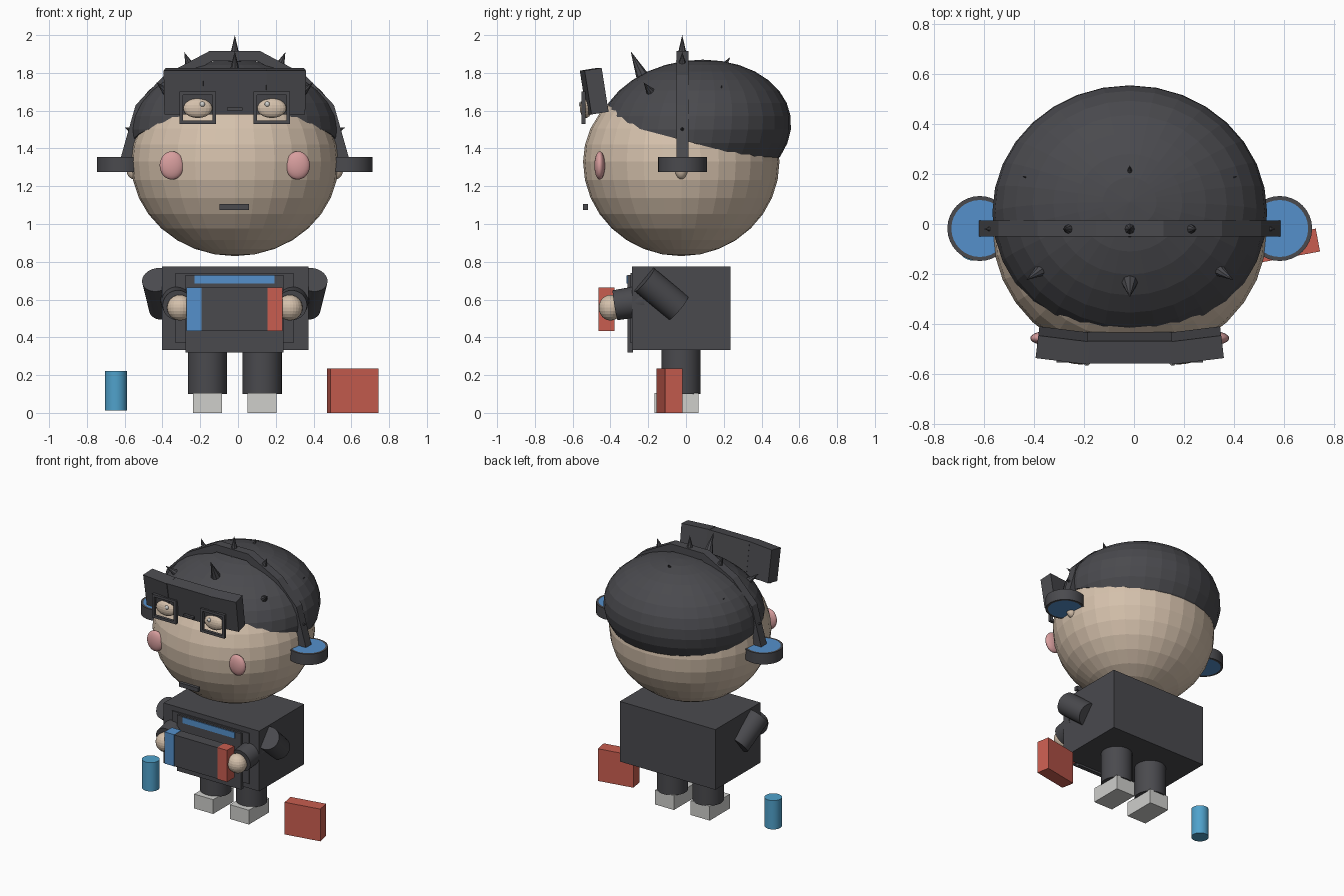
import bpy, bmesh, math
from mathutils import Vector, Matrix, Euler

if "Cube" in bpy.data.objects:
    bpy.data.objects.remove(bpy.data.objects["Cube"])

CX = -0.017  # symmetry line of the figure


def mat(name, r, g, b):
    m = bpy.data.materials.new(name)
    m.diffuse_color = (r, g, b, 1)
    m.use_nodes = True
    m.node_tree.nodes["Principled BSDF"].inputs["Base Color"].default_value = m.diffuse_color
    return m


DARK = mat("charcoal", 0.068, 0.068, 0.076)
SKIN = mat("skin", 0.66, 0.53, 0.41)
BLUE = mat("blue", 0.09, 0.28, 0.60)
SKY = mat("sky_blue", 0.08, 0.36, 0.60)
RED = mat("red", 0.58, 0.11, 0.08)
PINK = mat("pink", 0.68, 0.34, 0.34)
GREY = mat("light_grey", 0.62, 0.62, 0.60)


def finish(bm, name, mats, smooth=False):
    bmesh.ops.recalc_face_normals(bm, faces=bm.faces[:])
    me = bpy.data.meshes.new(name)
    bm.to_mesh(me)
    bm.free()
    ob = bpy.data.objects.new(name, me)
    bpy.context.collection.objects.link(ob)
    for m in mats if isinstance(mats, (list, tuple)) else [mats]:
        me.materials.append(m)
    if smooth:
        bpy.ops.object.select_all(action='DESELECT')
        ob.select_set(True)
        bpy.context.view_layer.objects.active = ob
        bpy.ops.object.shade_smooth_by_angle(angle=math.radians(35))
    return ob


def box(name, loc, size, m, rot=(0, 0, 0)):
    bm = bmesh.new()
    M = (Matrix.Translation(loc) @ Euler([math.radians(a) for a in rot]).to_matrix().to_4x4()
         @ Matrix.Diagonal((*size, 1)))
    bmesh.ops.create_cube(bm, size=1, matrix=M)
    return finish(bm, name, m)


def span(name, x, y, z, m):
    """Box given by its ranges."""
    r = (x, y, z)
    return box(name, [(a + b) / 2 for a, b in r], [b - a for a, b in r], m)


def ball(name, loc, radii, m, u=24, v=12, smooth=True):
    bm = bmesh.new()
    bmesh.ops.create_uvsphere(bm, u_segments=u, v_segments=v, radius=1,
                              matrix=Matrix.Translation(loc) @ Matrix.Diagonal((*radii, 1)))
    return finish(bm, name, m, smooth)


def rod(name, a, b, r1, r2, m, seg=32, smooth=True):
    a, b = Vector(a), Vector(b)
    d = b - a
    bm = bmesh.new()
    M = Matrix.Translation((a + b) / 2) @ d.to_track_quat('Z', 'Y').to_matrix().to_4x4()
    bmesh.ops.create_cone(bm, cap_ends=True, segments=seg, radius1=r1, radius2=r2,
                          depth=d.length, matrix=M)
    return finish(bm, name, m, smooth)


# Head: faceted ball, flatter on top so the hair covers it
bm = bmesh.new()
bmesh.ops.create_uvsphere(bm, u_segments=32, v_segments=16, radius=1)
for v in bm.verts:
    x, y, z = v.co
    v.co = (CX + 0.55 * x, -0.025 + 0.52 * y, 1.33 + (0.46 if z > 0 else 0.50) * z)
finish(bm, "head", SKIN)

# Hair: leaning ellipsoid cut along a sloping plane
bm = bmesh.new()
bmesh.ops.create_uvsphere(bm, u_segments=32, v_segments=16, radius=1)
for v in bm.verts:
    x, y, z = v.co
    v.co = (CX + 0.55 * x, 0.045 + 0.51 * (y + 0.085 * z), 1.5 + 0.37 * z)
bmesh.ops.bisect_plane(bm, geom=bm.verts[:] + bm.edges[:] + bm.faces[:],
                       plane_co=(0, 0.015, 1.435), plane_no=(0, 0.254, 0.967), clear_inner=True)
bmesh.ops.holes_fill(bm, edges=[e for e in bm.edges if e.is_boundary], sides=0)
finish(bm, "hair", DARK)

# Headband: bent strap over the head
half_out = [(0.135, 1.915), (0.37, 1.79), (0.525, 1.63), (0.607, 1.34)]
half_in = [(0.12, 1.862), (0.335, 1.74), (0.475, 1.60), (0.54, 1.34)]
outer = [(-x, z) for x, z in reversed(half_out)] + half_out
inner = [(-x, z) for x, z in reversed(half_in)] + half_in
bm = bmesh.new()
rings = [[bm.verts.new((CX + x, y, z)) for (x, z), y in
          ((o, -0.05), (o, 0.014), (i, 0.014), (i, -0.05))] for o, i in zip(outer, inner)]
for p, q in zip(rings, rings[1:]):
    for k in range(4):
        bm.faces.new((p[k], p[(k + 1) % 4], q[(k + 1) % 4], q[k]))
bm.faces.new(rings[0])
bm.faces.new(rings[-1])
finish(bm, "headband", DARK)


# Spikes on the hair and headband
def spike(a, b, r):
    for s in ((1, -1) if a[0] else (1,)):
        rod("spike", (CX + s * a[0], *a[1:]), (CX + s * b[0], *b[1:]), r, 0, DARK, 8, False)


spike((0, -0.02, 1.86), (0, -0.02, 2.0), 0.033)
spike((0.235, -0.02, 1.83), (0.268, -0.02, 1.91), 0.027)
spike((0, -0.225, 1.77), (0, -0.293, 1.915), 0.037)
spike((0, 0.195, 1.83), (0, 0.235, 1.885), 0.018)
spike((0.35, -0.18, 1.69), (0.415, -0.225, 1.75), 0.028)
spike((0.385, 0.18, 1.68), (0.428, 0.19, 1.735), 0.014)
spike((0.555, -0.02, 1.50), (0.583, -0.02, 1.51), 0.012)

# Goggles: centre slab, visor bridge and mouth
box("goggles_centre", (CX, -0.495, 1.703), (0.34, 0.09, 0.235), DARK, (9, 0, 0))
box("goggles_bridge", (CX, -0.545, 1.61), (0.08, 0.02, 0.016), DARK)
span("mouth", (-0.098, 0.057), (-0.545, -0.52), (1.075, 1.105), DARK)

for s, side in ((-1, "left"), (1, "right")):
    X = lambda d: CX + s * d
    box(side + "_goggles_wing", (X(0.265), -0.486, 1.703), (0.21, 0.092, 0.235), DARK, (9, 0, s * 7))

    # Eye with its square frame
    bm = bmesh.new()
    for dx, dz, w, h in ((0, 0.077, 0.195, 0.018), (0, -0.077, 0.195, 0.018),
                         (0.088, 0, 0.019, 0.136), (-0.088, 0, 0.019, 0.136)):
        bmesh.ops.create_cube(bm, size=1, matrix=Matrix.Translation((X(0.196) + dx, -0.543, 1.615 + dz))
                              @ Matrix.Diagonal((w, 0.022, h, 1)))
    finish(bm, side + "_eye_frame", DARK)
    ball(side + "_eye", (X(0.196), -0.53, 1.613), (0.077, 0.032, 0.052), SKIN, 20, 10, False)
    ball(side + "_eye_glint", (X(0.172), -0.555, 1.634), (0.014, 0.012, 0.014), GREY, 12, 8)

    ball(side + "_cheek", (X(0.333), -0.457, 1.31), (0.065, 0.028, 0.075), PINK)
    ball(side + "_ear", (X(0.535), -0.025, 1.295), (0.04, 0.035, 0.058), SKIN)

    # Ear cup: disc with blue inset on both ends
    bm = bmesh.new()
    bmesh.ops.create_cone(bm, cap_ends=True, segments=32, radius1=0.13, radius2=0.13, depth=0.08,
                          matrix=Matrix.Translation((X(0.6), -0.018, 1.314)))
    bm.normal_update()
    caps = [f for f in bm.faces if abs(f.normal.z) > 0.9]
    bmesh.ops.inset_individual(bm, faces=caps, thickness=0.016)
    for f in caps:
        f.material_index = 1
    finish(bm, side + "_ear_cup", [DARK, BLUE], True)

    # Arm and hand
    rod(side + "_upper_arm", (X(0.412), -0.22, 0.705), (X(0.375), -0.04, 0.555), 0.08, 0.08, DARK)
    rod(side + "_forearm", (X(0.31), -0.22, 0.595), (X(0.302), -0.375, 0.57), 0.083, 0.08, DARK)
    ball(side + "_hand", (X(0.291), -0.40, 0.557), (0.068, 0.062, 0.068), SKIN, 24, 12, False)

    # Leg and shoe
    rod(side + "_leg", (X(0.145), -0.026, 0.1), (X(0.145), -0.026, 0.335), 0.104, 0.104, DARK)
    box(side + "_shoe", (X(0.145), -0.05, 0.0525), (0.154, 0.233, 0.105), GREY)

# Body with chest plates and blue stripe
span("body", (-0.403, 0.372), (-0.286, 0.235), (0.334, 0.775), DARK)
span("chest_plate", (-0.33, 0.294), (-0.294, -0.28), (0.37, 0.74), DARK)
span("apron_plate", (-0.277, 0.242), (-0.309, -0.28), (0.32, 0.73), DARK)
span("chest_stripe", (-0.23, 0.193), (-0.314, -0.306), (0.684, 0.727), BLUE)

# Held game pad: dark screen with a coloured grip at each end
span("pad_screen", (-0.194, 0.156), (-0.461, -0.38), (0.435, 0.663), DARK)
span("pad_left_grip", (-0.272, -0.194), (-0.463, -0.378), (0.433, 0.665), BLUE)
span("pad_right_grip", (0.156, 0.235), (-0.463, -0.378), (0.433, 0.665), RED)

# Loose items beside the feet
rod("can", (-0.646, -0.088, 0.012), (-0.646, -0.088, 0.223), 0.058, 0.058, SKY)
box("red_box", (0.608, -0.088, 0.118), (0.26, 0.093, 0.236), RED, (0, 0, 10.5))
